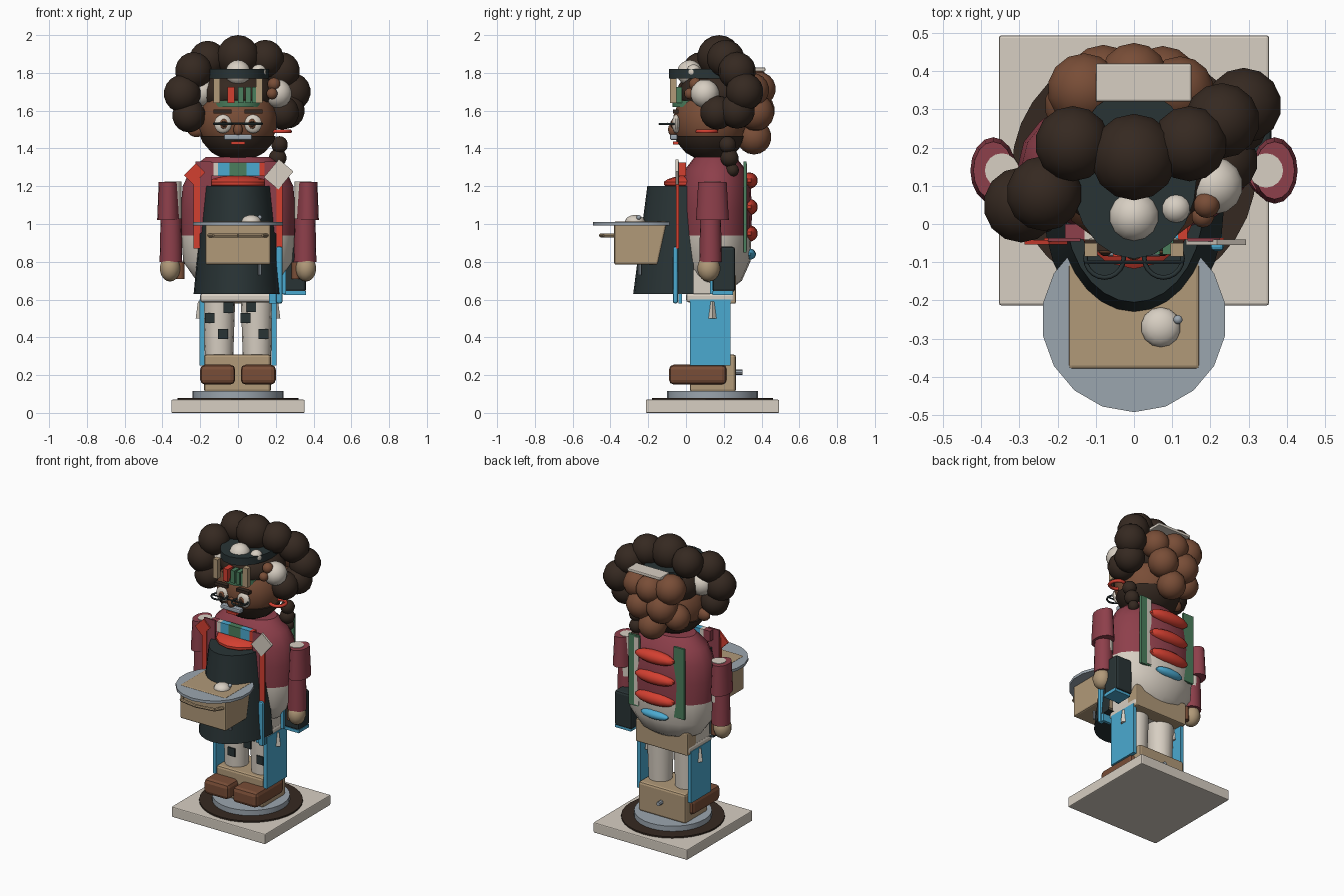
import bpy, bmesh, math
from mathutils import Matrix, Vector

cube = bpy.data.objects.get("Cube")
if cube:
    bpy.data.objects.remove(cube, do_unlink=True)

COLOURS = {
    "dark_brown": (.036, .022, .015), "brown": (.19, .075, .038), "maroon": (.27, .05, .07),
    "cream": (.68, .62, .54), "tan": (.44, .32, .19), "slate": (.022, .034, .036),
    "blue": (.07, .4, .63), "green": (.07, .21, .11), "red": (.65, .05, .03),
    "grey": (.33, .38, .43)}
MATS = {}
for key, rgb in COLOURS.items():
    m = bpy.data.materials.new(key)
    m.use_nodes = True
    m.diffuse_color = (*rgb, 1)
    m.node_tree.nodes["Principled BSDF"].inputs["Base Color"].default_value = (*rgb, 1)
    MATS[key] = m


def finish(bm, name, mat, smooth=True):
    mesh = bpy.data.meshes.new(name)
    bmesh.ops.recalc_face_normals(bm, faces=bm.faces)
    bm.to_mesh(mesh)
    bm.free()
    mesh.materials.append(MATS[mat])
    if smooth:
        mesh.shade_smooth()
        mesh.set_sharp_from_angle(angle=math.radians(38))
    ob = bpy.data.objects.new(name, mesh)
    bpy.context.collection.objects.link(ob)
    return ob


def box(name, mat, x, y, z, bevel=0, turn=0, taper=0):
    """Box from x, y, z ranges, turned about its own y axis; taper pulls in the lower back edge."""
    bm = bmesh.new()
    mid = Vector([sum(r) / 2 for r in (x, y, z)])
    size = [r[1] - r[0] for r in (x, y, z)]
    bmesh.ops.create_cube(bm, size=1, matrix=Matrix.Diagonal((*size, 1)))
    for v in bm.verts:
        if v.co.y > 0 > v.co.z:
            v.co.y -= taper
    if bevel:
        bmesh.ops.bevel(bm, geom=bm.edges[:], offset=bevel, segments=2, profile=.5, affect='EDGES')
    bm.transform(Matrix.Translation(mid) @ Matrix.Rotation(math.radians(turn), 4, 'Y'))
    return finish(bm, name, mat, False)


def ball(name, mat, pos, r, cut=None):
    """Ellipsoid, optionally cut off above a height."""
    r = r if isinstance(r, tuple) else (r, r, r)
    bm = bmesh.new()
    bmesh.ops.create_uvsphere(bm, u_segments=14, v_segments=9, radius=1)
    bm.transform(Matrix.Translation(pos) @ Matrix.Diagonal((*r, 1)))
    if cut:
        bmesh.ops.bisect_plane(bm, geom=bm.verts[:] + bm.edges[:] + bm.faces[:],
                               plane_co=(0, 0, cut), plane_no=(0, 0, 1), clear_outer=True)
        bmesh.ops.holes_fill(bm, edges=bm.edges)
    return finish(bm, name, mat)


def rod(name, mat, a, b, r1, r2=None, sides=16, flat=1):
    """Cylinder or cone between two points; flat stretches depth."""
    a, b = Vector(a), Vector(b)
    bm = bmesh.new()
    bmesh.ops.create_cone(bm, cap_ends=True, segments=sides, radius1=r1,
                          radius2=r1 if r2 is None else r2, depth=(b - a).length)
    rot = (b - a).to_track_quat('Z', 'Y').to_matrix().to_4x4()
    bm.transform(Matrix.Translation((a + b) / 2) @ Matrix.Diagonal((1, flat, 1, 1)) @ rot)
    return finish(bm, name, mat)


def ring(name, mat, pos, r, thick):
    bpy.ops.mesh.primitive_torus_add(location=pos, major_radius=r, minor_radius=thick,
                                     major_segments=20, minor_segments=6)
    ob = bpy.context.object
    ob.name = name
    ob.data.materials.append(MATS[mat])
    ob.data.shade_smooth()


MID = .14
# Base and pedestal
box("base", "cream", (-.353, .353), (MID - .353, MID + .353), (0, .07), .006)
rod("base_mat", "dark_brown", (0, MID, .068), (0, MID, .08), .32, sides=32)
rod("base_disc", "grey", (0, MID, .08), (0, MID, .115), .24, sides=32)
box("pedestal", "tan", (-.18, .175), (.02, .265), (.11, .31), .015)
rod("pedestal_bolt", "grey", (0, .26, .215), (0, .3, .215), .014, sides=8)

# Trousers and hips
box("hips", "cream", (-.2, .2), (0, .26), (.585, .635), .015)
box("upper_hips", "cream", (-.195, .195), (.02, .2), (.62, .76), .01)
box("shorts_back", "tan", (-.197, .197), (.17, .264), (.578, .73), .008)
for i, (x, z) in enumerate(((-.15, .5), (-.08, .415), (-.05, .555), (.04, .5), (.07, .56), (.135, .415))):
    box(f"trouser_patch_{i}", "slate", (x - .026, x + .026), (.041, .05), (z - .025, z + .03))

for side, s in (("left", 1), ("right", -1)):
    def span(a, b):
        return tuple(sorted((s * a, s * b)))
    # Legs and feet
    box(side + "_shoe", "brown", span(.015, .2), (-.09, .215), (.15, .255), .025)
    rod(side + "_leg", "cream", (s * .1, .13, .3), (s * .1, .13, .6), .075, .085)
    box(side + "_side_panel", "blue", span(.178, .203), (.02, .235), (.25, .6))
    rod(side + "_pocket", "cream", (s * .172, .14, .5), (s * .172, .14, .59), .052, .04, 4)
    # Arms
    rod(side + "_sleeve", "maroon", (s * .368, MID, 1.02), (s * .368, MID, 1.222), .06, .052, flat=1.45)
    rod(side + "_shoulder", "cream", (s * .345, MID, .95), (s * .345, MID, 1.225), .045, .045)
    rod(side + "_forearm", "maroon", (s * .355, .13, .8), (s * .355, .13, 1.03), .06, .055)
    ball(side + "_hand", "tan", (s * .36, .12, .765), (.055, .06, .07))
    rod(side + "_thumb", "brown", (s * .305, .13, .71), (s * .305, .13, .8), .022)
    # Coat edges, front and back
    box(side + "_coat_panel", "maroon", span(.14, .225), (-.046, -.036), (.95, 1.33))
    box(side + "_coat_trim", "red", span(.2, .235), (-.053, -.037), (.87, 1.28))
    box(side + "_back_strip", "green", span(.13, .21), (.305, .32), (.85, 1.33))
    # Eyes, brows and glasses
    ball(side + "_eye", "cream", (s * .08, -.052, 1.53), (.047, .022, .05))
    ball(side + "_iris", "brown", (s * .075, -.07, 1.53), (.021, .01, .026))
    ball(side + "_pupil", "dark_brown", (s * .075, -.077, 1.53), (.013, .007, .016))
    box(side + "_brow", "dark_brown", span(.035, .13), (-.07, -.04), (1.585, 1.605))
    ring(side + "_lens_rim", "slate", (s * .077, -.09, 1.53), .05, .006)
    # Shelf posts on the headband
    box(side + "_hat_post", "tan", span(.095, .13), (-.085, -.05), (1.64, 1.77))

# Torso: lathe profile, coat above, shirt below
profile = ((.1, .64), (.22, .7), (.29, .8), (.3, .94), (.303, 1.08), (.293, 1.2), (.25, 1.29), (.17, 1.355))
bm = bmesh.new()
n = 20
rings = [[bm.verts.new((r * math.cos(k * math.tau / n), .155 + .64 * r * math.sin(k * math.tau / n), z))
          for k in range(n)] for r, z in profile]
for low, high in zip(rings, rings[1:]):
    for k in range(n):
        bm.faces.new((low[k], low[k - 1], high[k - 1], high[k]))
bm.faces.new(rings[0])
bm.faces.new(rings[-1])
for f in bm.faces:
    f.material_index = int(f.calc_center_median().z > .94)
torso = finish(bm, "torso", "cream")
torso.data.materials.append(MATS["maroon"])

# Back cushions and strip lining
for i, z in enumerate((1.23, 1.09, .95)):
    ball(f"back_cushion_{i}", "red", (0, .335, z), (.148, .045, .043))
ball("back_cushion_low", "blue", (0, .335, .84), (.105, .035, .03))
box("strip_lining", "cream", (.13, .165), (.319, .323), (.86, 1.32))

# Apron: front half of a deep cone
bm = bmesh.new()
bmesh.ops.create_cone(bm, cap_ends=True, segments=28, radius1=.235, radius2=.18, depth=.57)
bm.transform(Matrix.Translation((0, .04, .915)) @ Matrix.Diagonal((1, 1.36, 1, 1)))
bmesh.ops.bisect_plane(bm, geom=bm.verts[:] + bm.edges[:] + bm.faces[:],
                       plane_co=(0, .04, 0), plane_no=(0, 1, 0), clear_outer=True)
finish(bm, "apron", "slate")
rod("apron_hook", "grey", (.115, -.245, .73), (.115, -.245, .8), .009, sides=8)

# Scarf, collar and lapels
ball("scarf", "red", (0, .05, 1.215), (.165, .17, .045))
for label, mat, x0, x1 in (("end", "maroon", -.18, -.13), ("edge", "cream", -.13, -.105),
                           ("right", "blue", -.105, -.045), ("middle", "green", -.045, .045),
                           ("left", "blue", .045, .115), ("tip", "red", .115, .14)):
    box("collar_" + label, mat, (x0, x1), (-.04, 0), (1.255, 1.325))
box("right_lapel", "red", (-.265, -.195), (-.054, -.042), (1.22, 1.31), turn=45)
box("left_lapel", "cream", (.165, .265), (-.055, -.04), (1.2, 1.325), turn=40)
box("left_strap", "blue", (.2, .235), (-.07, -.042), (.58, .88), .01)
box("strap_buckle", "blue", (.165, .23), (-.04, -.02), (.58, .63))

# Hip bag
box("bag", "slate", (.23, .36), (.14, .26), (.64, .88), .015)
box("bag_trim", "blue", (.232, .255), (.128, .145), (.63, .87))
box("bag_base", "blue", (.24, .36), (.14, .25), (.625, .645))

# Serving tray with drawer and bowed handle
rod("tray", "grey", (0, -.25, .992), (0, -.25, 1.01), .242, sides=18)
box("tray_box", "tan", (-.172, .172), (-.38, -.1), (.785, 1.014), .01, taper=.05)
bow = [(x, y, .94) for x, y in ((-.155, -.37), (-.125, -.43), (0, -.45), (.125, -.43), (.155, -.37))]
for a, b in zip(bow, bow[1:]):
    rod("drawer_handle", "tan", a, b, .011, sides=8)
ball("cup", "cream", (.07, -.27, 1.012), (.053, .053, .036))
ball("cup_bead", "grey", (.115, -.25, 1.035), .012)

# Head and face
ball("head", "brown", (0, .13, 1.54), (.212, .198, .205))
ball("beard", "dark_brown", (0, .13, 1.535), (.222, .206, .205), 1.465)
ball("nose", "brown", (0, -.07, 1.5), (.025, .025, .035))
box("moustache", "grey", (-.075, .075), (-.085, -.045), (1.445, 1.475), .008)
box("mouth", "red", (-.038, .038), (-.07, -.04), (1.42, 1.436))
rod("glasses_bridge", "slate", (-.13, -.1, 1.532), (.13, -.1, 1.532), .005, sides=6)
ring("earring", "red", (.225, .11, 1.49), .05, .011)
ball("ear", "brown", (-.22, .13, 1.5), (.05, .03, .04))

# Hat shelf and headband
ball("hair_cap", "dark_brown", (0, .16, 1.69), (.21, .2, .13))
rod("hat_lid", "slate", (0, .13, 1.77), (0, .13, 1.82), .165, sides=20, flat=1.34)
rod("hat_band", "green", (0, .09, 1.62), (0, .09, 1.655), .14, sides=20, flat=1.15)
box("red_book", "red", (-.055, -.018), (-.085, -.02), (1.64, 1.725))
for i, x in enumerate((.0, .04, .075)):
    box(f"green_book_{i}", "green", (x, x + .028), (-.08, -.02), (1.64, 1.725))
box("hat_plate", "cream", (-.1, .15), (.32, .42), (1.808, 1.828), .005)

# Hair buns and ornaments
DARK = ((-.26, .06, 1.575, .09), (-.295, .05, 1.69, .1), (-.235, .08, 1.81, .1), (-.16, .21, 1.87, .1),
        (0, .175, 1.885, .115), (.145, .21, 1.875, .1), (.23, .27, 1.81, .1), (.287, .31, 1.7, .1),
        (.26, .27, 1.6, .095), (.235, .165, 1.59, .09), (.22, .22, 1.42, .045), (.21, .23, 1.35, .048),
        (.21, .245, 1.285, .035))
LIGHT = ((-.13, .35, 1.73, .098), (0, .385, 1.715, .09), (.12, .35, 1.71, .09), (-.08, .37, 1.6, .1),
         (.075, .37, 1.59, .097), (-.15, .31, 1.53, .085), (0, .36, 1.46, .092),
         (.19, .05, 1.74, .035), (.18, .02, 1.69, .03))
PALE = ((0, .02, 1.8, .068), (.11, .04, 1.805, .04), (.21, .1, 1.69, .076), (-.195, .11, 1.7, .078))
for mat, label, group in (("dark_brown", "hair_bun", DARK), ("brown", "back_curl", LIGHT),
                          ("cream", "hair_pompom", PALE)):
    for i, (x, y, z, r) in enumerate(group):
        ball(f"{label}_{i}", mat, (x, y, z), r)
